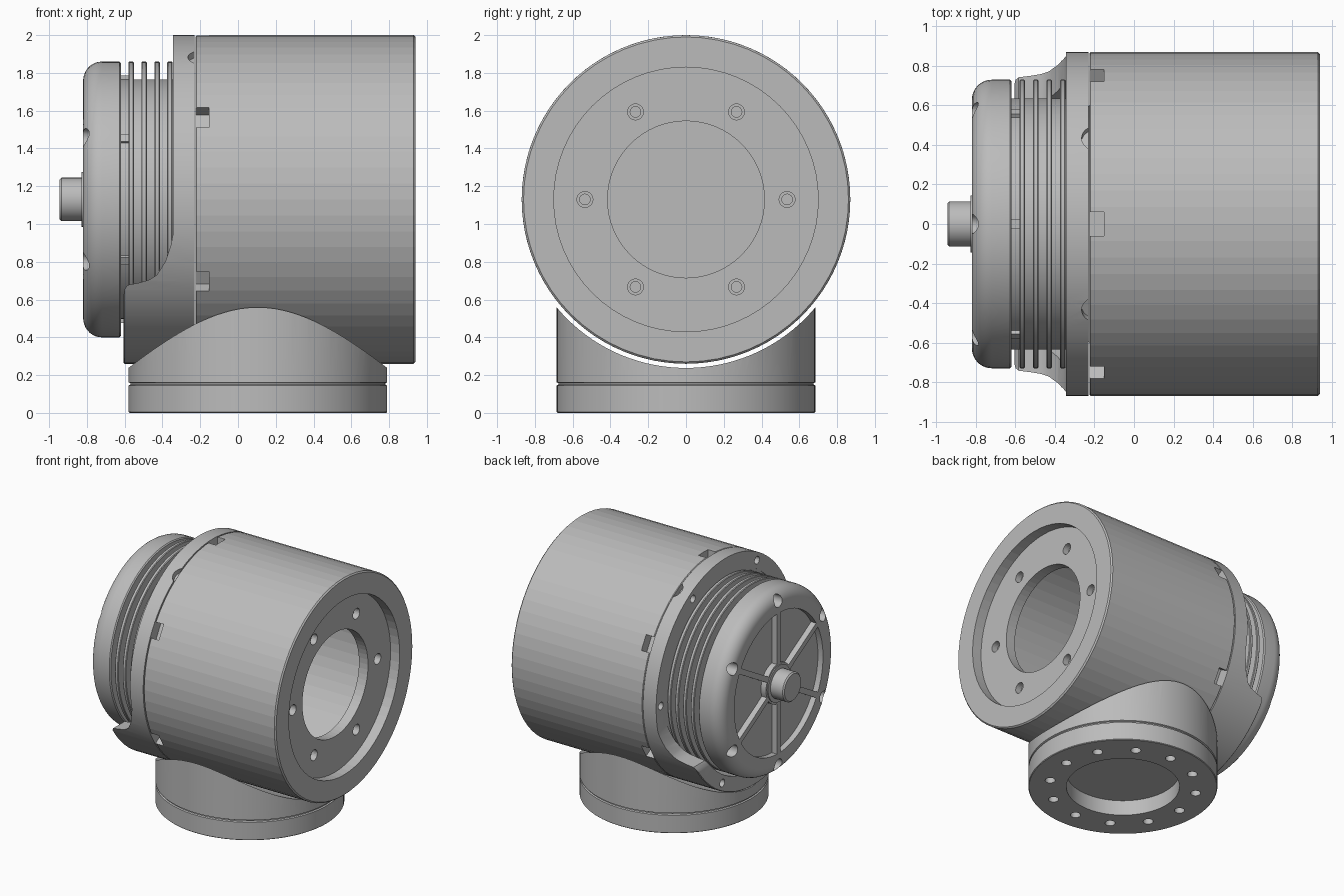
import bpy, bmesh, math
from mathutils import Matrix, Vector

if "Cube" in bpy.data.objects:
    bpy.data.objects.remove(bpy.data.objects["Cube"], do_unlink=True)

GREY = (0.5, 0.5, 0.5, 1)
grey = bpy.data.materials.new("machined grey")
grey.use_nodes = True
grey.diffuse_color = GREY
grey.node_tree.nodes["Principled BSDF"].inputs["Base Color"].default_value = GREY

AXIS_Z = 1.13      # height of the barrel axis
R = 0.87           # barrel radius
SIXTHS = [math.radians(60 * k) for k in range(6)]
OFFSET = [a + math.radians(30) for a in SIXTHS]
ON_AXIS = Matrix.Translation((0, 0, AXIS_Z))


def polar(x, dist, a):
    """Point around the x axis, the angle counted from the top."""
    return Vector((x, dist * math.sin(a), dist * math.cos(a)))


def finish(name, bm, place=ON_AXIS, smooth=30):
    bmesh.ops.remove_doubles(bm, verts=bm.verts, dist=1e-5)
    bmesh.ops.recalc_face_normals(bm, faces=bm.faces)
    mesh = bpy.data.meshes.new(name)
    bm.to_mesh(mesh)
    bm.free()
    mesh.materials.append(grey)
    ob = bpy.data.objects.new(name, mesh)
    ob.matrix_world = place
    bpy.context.collection.objects.link(ob)
    shade(ob, smooth)
    return ob


def shade(ob, smooth):
    bpy.ops.object.select_all(action='DESELECT')
    ob.select_set(True)
    bpy.context.view_layer.objects.active = ob
    if smooth:
        bpy.ops.object.shade_smooth_by_angle(angle=math.radians(smooth))
    else:
        bpy.ops.object.shade_flat()


def lathe(name, profile, place=ON_AXIS, seg=96, smooth=30):
    """Spin a closed (x, radius) outline around the x axis."""
    bm = bmesh.new()
    turns = [2 * math.pi * i / seg for i in range(seg)]
    rings = [[bm.verts.new(polar(x, r, a)) for a in turns] for x, r in profile]
    for p, q in zip(rings, rings[1:] + rings[:1]):
        for i in range(seg):
            j = (i + 1) % seg
            bm.faces.new((p[i], p[j], q[j], q[i]))
    bmesh.ops.dissolve_degenerate(bm, dist=1e-6, edges=bm.edges)
    return finish(name, bm, place, smooth)


def rod(bm, x0, x1, radius, dist=0, a=0, seg=24):
    place = Matrix.Translation(polar((x0 + x1) / 2, dist, a)) @ Matrix.Rotation(math.pi / 2, 4, 'Y')
    bmesh.ops.create_cone(bm, cap_ends=True, segments=seg, radius1=radius,
                          radius2=radius, depth=x1 - x0, matrix=place)


def box(bm, x0, x1, r0, r1, width, a):
    place = (Matrix.Rotation(-a, 4, 'X') @ Matrix.Translation(((x0 + x1) / 2, 0, (r0 + r1) / 2))
             @ Matrix.Diagonal((x1 - x0, width, r1 - r0, 1)))
    bmesh.ops.create_cube(bm, size=1, matrix=place)


def prism(bm, points, along):
    face = bm.faces.new([bm.verts.new(p) for p in points])
    geom = bmesh.ops.extrude_face_region(bm, geom=[face])["geom"]
    bmesh.ops.translate(bm, vec=along, verts=[v for v in geom if isinstance(v, bmesh.types.BMVert)])


def cut(ob, bm, smooth=30):
    cutter = finish("cutter", bm, ob.matrix_world.copy())
    cutter.hide_render = True
    mod = ob.modifiers.new("cut", 'BOOLEAN')
    mod.operation, mod.solver, mod.object = 'DIFFERENCE', 'EXACT', cutter
    bpy.context.view_layer.objects.active = ob
    bpy.ops.object.modifier_apply(modifier=mod.name)
    bpy.data.objects.remove(cutter, do_unlink=True)
    shade(ob, smooth)


# Main barrel: hollow, with a recessed open end plate
barrel = lathe("barrel", [(-.225, 0), (-.225, R - .005), (-.22, R), (.93, R), (.94, R - .01),
                          (.94, .70), (.86, .70), (.86, .415), (.78, .415), (.78, .78),
                          (-.13, .78), (-.13, 0)], seg=64, smooth=0)
bm = bmesh.new()
for a in SIXTHS:
    box(bm, -.3, -.153, .79, .95, .12, a)
    rod(bm, -.17, -.14, .03, .83, a)
cut(barrel, bm, 0)
bm = bmesh.new()
for a in OFFSET:
    rod(bm, .81, .9, .042, .535, a)
cut(barrel, bm, 0)
bm = bmesh.new()
for a in OFFSET:
    rod(bm, .7, .83, .028, .535, a)
cut(barrel, bm, 0)

# Flange with a lip that sweeps forward underneath
flange = lathe("flange", [(-.605, .75), (-.605, R - .005), (-.6, R), (-.23, R), (-.23, .6),
                          (-.34, .6), (-.34, .75)])
bm = bmesh.new()
edge = [(-.7, .6), (-.607, .62), (-.6, .655), (-.585, .677), (-.52, .69), (-.47, .705),
        (-.43, .73), (-.385, .80), (-.355, .89), (-.345, .94), (-.345, 2.2), (-.7, 2.2)]
prism(bm, [(x, -1, z - AXIS_Z) for x, z in edge], (0, 2, 0))
cut(flange, bm)
bm = bmesh.new()
for a in OFFSET:
    on_lip = math.cos(a) < -.5
    rod(bm, -.7, -.53 if on_lip else -.28, .03, .81, a)
for a in (-1, 1):
    place = Matrix.Rotation(a * math.pi / 6, 4, 'X') @ Matrix.Translation((-.195, 0, R))
    bmesh.ops.create_cone(bm, cap_ends=True, segments=32, radius1=.07, radius2=.07,
                          depth=.08, matrix=place)
cut(flange, bm)

# Finned neck between the flange and the cap
profile = [(-.7, 0), (-.7, .635)]
for x in (-.58, -.512, -.443, -.375):
    profile += [(x, .635), (x, .725), (x + .005, .73), (x + .024, .73), (x + .029, .725), (x + .029, .635)]
lathe("cooling_fins", profile + [(-.24, .635), (-.24, 0)])
bm = bmesh.new()
for a in SIXTHS:
    box(bm, -.63, -.57, .6, .655, .045, a)
finish("fin_spacers", bm)

# Rounded end cap with spoked pockets and rim holes
arc = [math.radians(t) for t in range(0, 91, 10)]
cap = lathe("end_cap", [(-.62, 0), (-.62, .722), (-.628, .73)]
            + [(-.72 - .1 * math.sin(t), .63 + .1 * math.cos(t)) for t in arc] + [(-.82, 0)])
bm = bmesh.new()
for mid in OFFSET:
    outline = []
    for radius, steps in ((.56, range(-6, 7)), (.16, range(6, -7, -2))):
        half = math.pi / 6 - math.asin(.022 / radius)
        outline += [polar(-.9, radius, mid + half * s / 6) for s in steps]
    prism(bm, outline, (.125, 0, 0))
for a in SIXTHS:
    rod(bm, -.9, -.72, .048, .655, a)
cut(cap, bm)

# Centre stem
lathe("stem", [(-.8, 0), (-.8, .145), (-.828, .145), (-.828, .115), (-.935, .115),
               (-.945, .105), (-.945, 0)], seg=48)

# Round base, saddle-cut to follow the barrel
stand = Matrix.Translation((.105, 0, 0)) @ Matrix.Rotation(-math.pi / 2, 4, 'Y')
base = lathe("base", [(.12, 0), (.12, .41), (0, .41), (0, .68), (.005, .685), (.145, .685),
                      (.15, .675), (.157, .675), (.162, .685), (.9, .685), (.9, 0)], stand)
bm = bmesh.new()
bmesh.ops.create_cone(bm, cap_ends=True, segments=128, radius1=.892, radius2=.892,
                      depth=4, matrix=Matrix.Translation((AXIS_Z, 0, 0)))
for a in SIXTHS + OFFSET:
    rod(bm, -.1, .06, .037, .535, a)
cut(base, bm)
